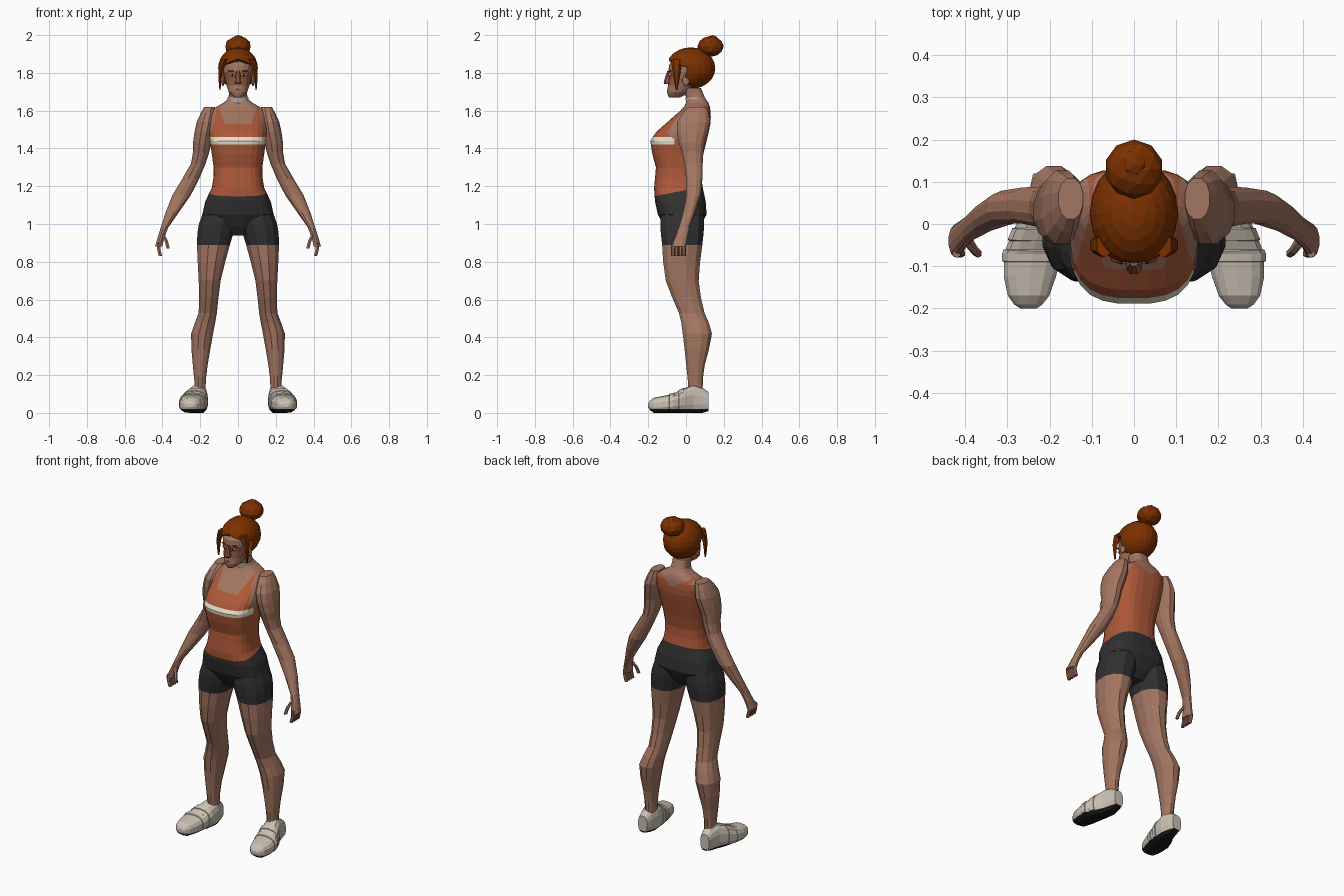
import bpy, bmesh
from math import cos, sin, pi, copysign
from mathutils import Matrix, Vector

cube = bpy.data.objects.get("Cube")
if cube:
    bpy.data.objects.remove(cube)


def material(name, *rgb):
    mat = bpy.data.materials.new(name)
    mat.use_nodes = True
    mat.diffuse_color = (*rgb, 1)
    mat.node_tree.nodes["Principled BSDF"].inputs["Base Color"].default_value = (*rgb, 1)
    return mat


SKIN = material("skin", .37, .18, .12)
BLUSH = material("blush", .3, .1, .06)
LIPS = material("lips", .25, .07, .05)
HAIR = material("auburn hair", .2, .03, 0)
SHIRT = material("rust shirt", .42, .1, .04)
CREAM = material("cream stripe", .8, .75, .6)
SHORTS = material("charcoal shorts", .03, .03, .03)
SHOE = material("shoe fabric", .6, .53, .45)
SOLE = material("dark sole", .01, .01, .01)
COLLAR = material("pale collar", .5, .43, .38)


def finish(name, bm, mats, rule=None, mirror=False):
    """Colour the faces by rule, make the object and mirror it if wanted."""
    bmesh.ops.recalc_face_normals(bm, faces=bm.faces)
    for face in bm.faces:
        face.material_index = mats.index(rule(face.calc_center_median())) if rule else 0
    mesh = bpy.data.meshes.new(name)
    bm.to_mesh(mesh)
    bm.free()
    for mat in mats:
        mesh.materials.append(mat)
    part = bpy.data.objects.new(name, mesh)
    bpy.context.collection.objects.link(part)
    if mirror:
        part.modifiers.new("mirror", "MIRROR").use_mirror_merge = False
    return part


def refine(rings):
    """Add a smoothly interpolated section between each pair of sections."""
    result = []
    neighbours = zip(rings[:1] + rings, rings, rings[1:], rings[2:] + rings[-1:])
    for before, low, high, after in neighbours:
        middle = [(9 * (b + c) - a - d) / 16 for a, b, c, d in zip(before, low, high, after)]
        result += [low, middle]
    return result + rings[-1:]


def loft(rings, sides=12, power=2.2, along_y=False):
    """Skin over oval sections: (height, depth centre, half width, half depth, x or none)."""
    bm = bmesh.new()
    loops = []
    for height, centre, wide, deep, *offset in refine(rings):
        loop = []
        for i in range(sides):
            angle = 2 * pi * (i + .5) / sides
            c, s = cos(angle), sin(angle)
            x = sum(offset) + wide * copysign(abs(c) ** (2 / power), c)
            y = centre + deep * copysign(abs(s) ** (2 / power), s)
            loop.append(bm.verts.new((x, height, max(y, 0)) if along_y else (x, y, height)))
        loops.append(loop)
    for low, high in zip(loops, loops[1:]):
        for i in range(sides):
            j = (i + 1) % sides
            bm.faces.new((low[i], low[j], high[j], high[i]))
    bm.faces.new(loops[0])
    bm.faces.new(loops[-1])
    bmesh.ops.recalc_face_normals(bm, faces=bm.faces)
    return bm


def cut(bm, point, normal):
    bmesh.ops.bisect_plane(bm, geom=bm.verts[:] + bm.edges[:] + bm.faces[:],
                           plane_co=point, plane_no=normal)


def placed(centre, size):
    return Matrix.Translation(centre) @ Matrix.Diagonal((*size, 1))


def blob(name, mat, centre, size, mirror=False):
    bm = bmesh.new()
    bmesh.ops.create_icosphere(bm, subdivisions=2, radius=1, matrix=placed(centre, size))
    finish(name, bm, [mat], mirror=mirror)


# Torso: pelvis, shirt and neck in one skin, cut along the garment edges
torso = loft([(.94, -.02, .05, .06), (1.05, -.02, .19, .13), (1.19, -.04, .14, .13),
              (1.3, -.04, .13, .12), (1.44, -.04, .15, .15), (1.53, .01, .15, .12),
              (1.6, .05, .14, .08), (1.64, .06, .08, .06), (1.67, .05, .05, .05),
              (1.72, .03, .05, .05)], sides=24, power=2.8)
waist, stripe_low, stripe_high, scoop_low, nape_low = 1.18, 1.42, 1.46, 1.53, 1.57
strap_inner, strap_outer, armhole_slope, scoop_slope = .07, .12, .25, .35
for level in (stripe_low, stripe_high, scoop_low):
    cut(torso, (0, 0, level), (0, 0, 1))
for depth in (-.06, .06):
    cut(torso, (0, depth, 0), (0, 1, 0))
cut(torso, (0, 0, waist), (0, -.2, 1))
for side in (-1, 1):
    cut(torso, (side * strap_outer, 0, nape_low), (side, 0, armhole_slope))
    cut(torso, (side * strap_inner, 0, scoop_low), (side, 0, -scoop_slope))
    cut(torso, (0, 0, nape_low), (-side * .6, 0, 1))


def torso_colour(c):
    x = abs(c.x)
    armhole = c.z > stripe_low and x > strap_outer + (nape_low - c.z) * armhole_slope
    scoop = c.y < .06 and c.z > scoop_low and x < strap_inner + (c.z - scoop_low) * scoop_slope
    nape = c.y > .06 and c.z > nape_low + x * .6
    if c.z < waist + .2 * c.y:
        return SHORTS
    if armhole or scoop or nape or c.z > 1.65:
        return SKIN
    return CREAM if stripe_low < c.z < stripe_high and c.y < -.06 else SHIRT


finish("torso", torso, [SKIN, SHIRT, CREAM, SHORTS], torso_colour)
finish("collar", loft([(1.64, .05, .06, .05), (1.67, .045, .055, .05)], sides=16), [COLLAR])

# Legs, with the shorts as their upper faces
legs = loft([(1.1, -.02, .08, .11, .09), (1, -.02, .1, .12, .11), (.89, -.02, .09, .11, .13),
             (.7, -.02, .06, .09, .15), (.53, .03, .05, .07, .16), (.42, .06, .06, .08, .19),
             (.25, .05, .04, .05, .2), (.15, .05, .03, .04, .2), (.08, .05, .03, .04, .2)])
finish("legs", legs, [SKIN, SHORTS], lambda c: SHORTS if c.z > .89 else SKIN, mirror=True)

# Shoes with raised straps and dark soles
shoe = loft([(-.2, .04, .02, .01, .25), (-.17, .04, .05, .04, .25), (-.07, .05, .07, .05, .24),
             (.04, .07, .05, .08, .21), (.12, .06, .03, .05, .21)], 14, 2.6, along_y=True)
sole_top = .02
cut(shoe, (0, 0, sole_top), (0, 0, 1))
for start in (-.09, -.04):
    end = start + .03
    for y in (start, end):
        cut(shoe, (0, y, 0), (0, 1, 0))
    strap = [f for f in shoe.faces
             if start < f.calc_center_median().y < end and f.calc_center_median().z > sole_top]
    bmesh.ops.inset_region(shoe, faces=strap, thickness=.002, depth=.004)
finish("shoes", shoe, [SHOE, SOLE], lambda c: SOLE if c.z < sole_top else SHOE, mirror=True)

# Arms down to the palm, then fingers and thumbs
arms = loft([(1.62, .06, .03, .05, .15), (1.54, .04, .05, .09, .17), (1.43, .03, .05, .07, .19),
             (1.32, .04, .04, .05, .21), (1.15, .04, .05, .04, .3), (.98, -.01, .02, .03, .39),
             (.88, -.04, .02, .04, .42)])
finish("arms", arms, [SKIN], mirror=True)
for i, name in enumerate(("index", "middle", "ring", "little")):
    y = .02 * i - .07
    finger = loft([(.9, y, .01, .01, .42), (.87, y, .01, .01, .42), (.83, y, .01, .01, .41)], 6)
    finish(name + "_fingers", finger, [SKIN], mirror=True)
thumb = loft([(.95, -.03, .01, .02, .4), (.91, -.06, .01, .01, .38), (.87, -.07, .01, .01, .37)], 6)
finish("thumbs", thumb, [SKIN], mirror=True)

# Head with flushed cheeks
head = loft([(1.67, -.06, .02, .03), (1.7, -.04, .05, .06), (1.77, 0, .07, .09),
             (1.84, .01, .08, .1), (1.92, .03, .04, .06)], sides=18)
finish("head", head, [SKIN, BLUSH],
       lambda c: BLUSH if 1.73 < c.z < 1.81 and c.y < -.04 else SKIN, mirror=False)

# Facial features
nose = loft([(1.74, -.1, .01, .01), (1.75, -.1, .02, .02), (1.81, -.09, .01, .01)], sides=8)
finish("nose", nose, [BLUSH])
blob("lips", LIPS, (0, -.09, 1.71), (.02, .01, .01))
blob("eye_whites", CREAM, (.03, -.085, 1.79), (.015, .01, .007), mirror=True)
blob("irises", SOLE, (.03, -.09, 1.79), (.006, .006, .006), mirror=True)
blob("eyebrows", HAIR, (.035, -.083, 1.81), (.02, .01, .004), mirror=True)
blob("ears", SKIN, (.08, 0, 1.76), (.01, .02, .03), mirror=True)

# Hair cap opened around the face
cap = bmesh.new()
bmesh.ops.create_uvsphere(cap, u_segments=20, v_segments=12, radius=1,
                          matrix=placed((0, .025, 1.825), (.105, .13, .11)))
temple, tilt = Vector((0, -.01, 1.75)), Vector((0, 1, -.2))
hairline, fall = 1.875, .4
cut(cap, temple, tilt)
for side in (-1, 1):
    cut(cap, (0, 0, hairline), (side * fall, 0, 1))


def on_face(c):
    return (c - temple).dot(tilt) < 0 and c.z < hairline - fall * abs(c.x)


opening = [f for f in cap.faces if on_face(f.calc_center_median())]
bmesh.ops.delete(cap, geom=opening, context="FACES")
hair = finish("hair", cap, [HAIR])
hair.modifiers.new("thickness", "SOLIDIFY").thickness = .025

# Loose locks and the bun
locks = loft([(1.87, -.05, .02, .03, .07), (1.8, -.05, .01, .02, .095), (1.71, -.05, .004, .005, .095)], 6)
finish("face_locks", locks, [HAIR], mirror=True)
blob("bun", HAIR, (0, .13, 1.94), (.07, .07, .055))
blob("bun_knot", HAIR, (0, .14, 1.96), (.04, .04, .04))
